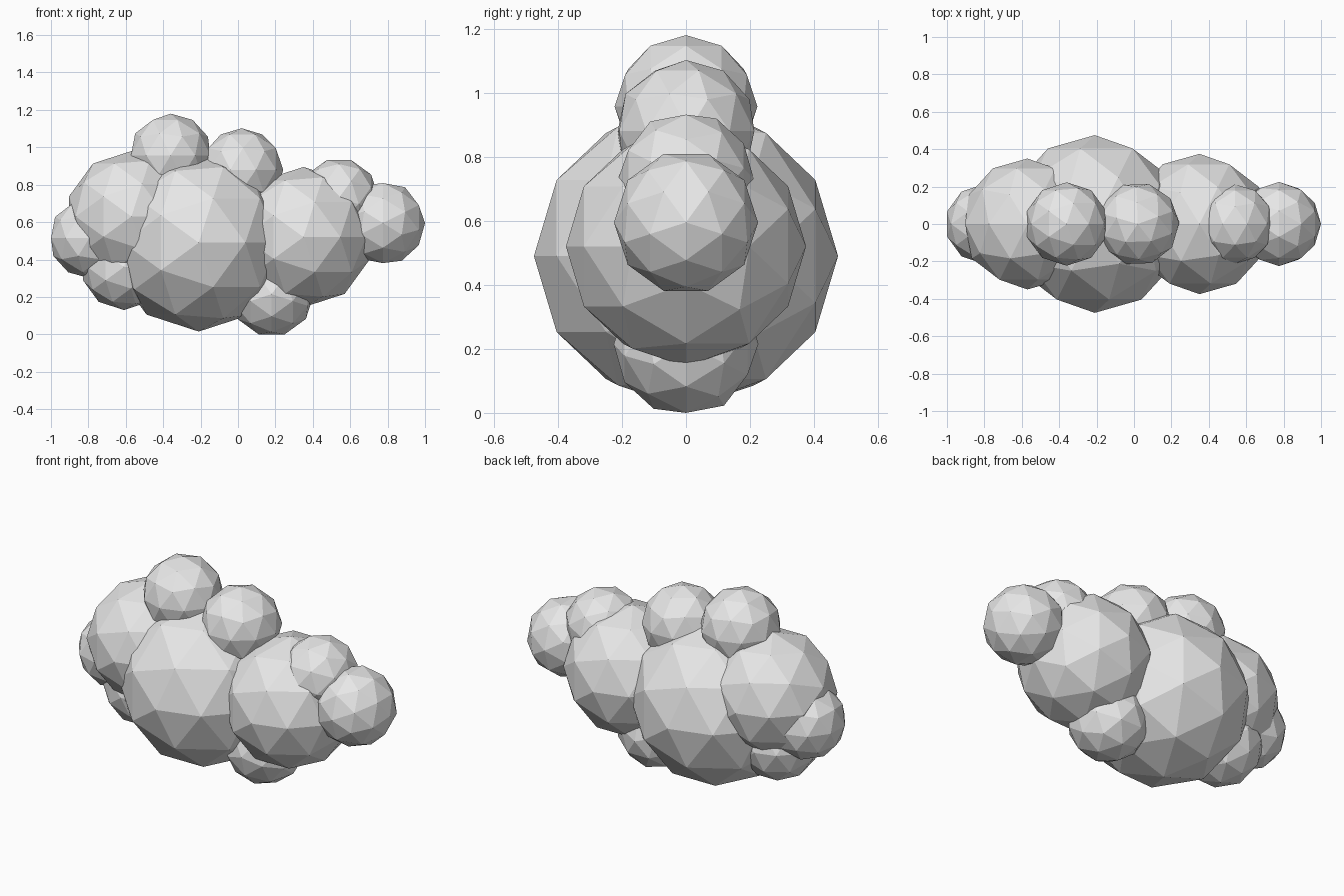
import bpy
from math import radians

cube = bpy.data.objects.get("Cube")
if cube:
    bpy.data.objects.remove(cube, do_unlink=True)

# One soft grey for the whole cloud
grey = bpy.data.materials.new("cloud_grey")
grey.use_nodes = True
colour = (0.8, 0.8, 0.8, 1.0)
grey.diffuse_color = colour
grey.node_tree.nodes["Principled BSDF"].inputs["Base Color"].default_value = colour


def puff(name, x, z, radius, turn):
    """Flat-shaded low-poly ball on the cloud's centre plane."""
    bpy.ops.mesh.primitive_ico_sphere_add(
        subdivisions=2, radius=radius, location=(x, 0, z),
        rotation=[radians(a) for a in turn])
    ball = bpy.context.object
    ball.name = name
    ball.data.materials.append(grey)
    bpy.ops.object.shade_flat()


# Large body puffs
puff("main_puff", -0.21, 0.49, 0.475, (90, 0, 0))
puff("left_body_puff", 0.35, 0.52, 0.375, (90, 0, 0))
puff("right_body_puff", -0.57, 0.63, 0.35, (90, 0, 0))

# Puffs on the top
puff("tall_top_puff", -0.36, 0.957, 0.223, (0, 0, 0))
puff("low_top_puff", 0.02, 0.88, 0.222, (0, 0, 20))
puff("left_shoulder_puff", 0.54, 0.73, 0.212, (90, 18, 0))

# Puffs at the ends
puff("left_end_puff", 0.775, 0.595, 0.225, (0, 90, 0))
puff("right_end_puff", -0.795, 0.515, 0.215, (0, 0, 0))

# Puffs underneath
puff("left_bottom_puff", 0.18, 0.215, 0.226, (90, 18, 0))
puff("right_bottom_puff", -0.61, 0.36, 0.23, (90, 0, 0))
